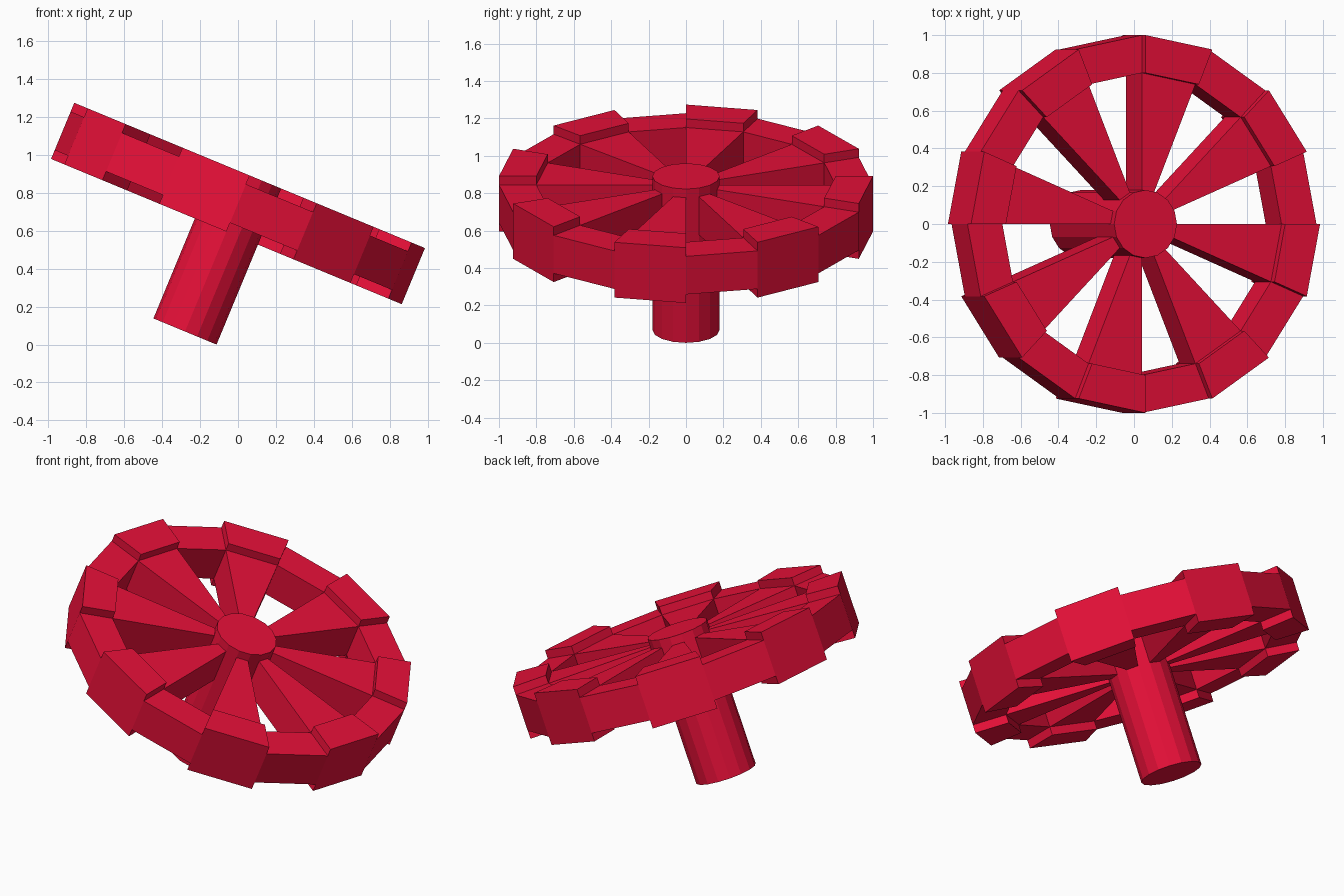
import bpy, bmesh
from math import sin, cos, radians
from mathutils import Matrix

if "Cube" in bpy.data.objects:
    bpy.data.objects.remove(bpy.data.objects["Cube"])

STEP = radians(22.5)
TILT = Matrix.Translation((0, 0, 0.743)) @ Matrix.Rotation(STEP, 4, 'Y')
LEVELS = (-0.16, -0.11, 0.11, 0.16)   # raised and plain rim heights

red = bpy.data.materials.new("red")
red.diffuse_color = (0.8, 0.005, 0.04, 1)
red.use_nodes = True
red.node_tree.nodes["Principled BSDF"].inputs["Base Color"].default_value = red.diffuse_color


def finish(bm, name):
    bmesh.ops.recalc_face_normals(bm, faces=bm.faces)
    bm.transform(TILT)
    mesh = bpy.data.meshes.new(name)
    bm.to_mesh(mesh)
    bm.free()
    mesh.materials.append(red)
    bpy.context.collection.objects.link(bpy.data.objects.new(name, mesh))


def polar(r, a, z):
    return (r * cos(a), r * sin(a), z)


# Rim: 16 segments, every second one raised on both sides
bm = bmesh.new()
grid = [[[bm.verts.new(polar(r, i * STEP, z)) for z in LEVELS]
         for r in (0.8, 1.0)] for i in range(16)]
for i in range(16):
    (in_a, out_a), (in_b, out_b) = grid[i], grid[(i + 1) % 16]
    lo, hi = (0, 3) if i % 2 else (1, 2)
    for a, b in ((in_a, in_b), (out_a, out_b)):
        bm.faces.new(a[lo:hi + 1] + b[lo:hi + 1][::-1])
    for k in (lo, hi):
        bm.faces.new((in_a[k], out_a[k], out_b[k], in_b[k]))
    for k in (0, 2):   # step walls at each joint
        bm.faces.new((in_a[k], out_a[k], out_a[k + 1], in_a[k + 1]))
finish(bm, "rim")

# Spokes: wedges under the raised segments, ends sunk into hub and rim
for i in range(1, 16, 2):
    bm = bmesh.new()
    rings = [[bm.verts.new(polar(r, a * STEP, z))
              for r, a in ((0.12, i), (0.81, i), (0.81, i + 1), (0.12, i + 1))]
             for z in (-0.11, 0.11)]
    low, top = rings
    bm.faces.new(low)
    bm.faces.new(top)
    for k in range(4):
        n = (k + 1) % 4
        bm.faces.new((low[k], low[n], top[n], top[k]))
    finish(bm, f"spoke_{i // 2 + 1}")

# Hub and shaft in one cylinder
bm = bmesh.new()
bmesh.ops.create_cone(bm, cap_ends=True, segments=16, radius1=0.18, radius2=0.18,
                      depth=0.89, matrix=Matrix.Translation((0, 0, -0.285)))
finish(bm, "hub_shaft")
